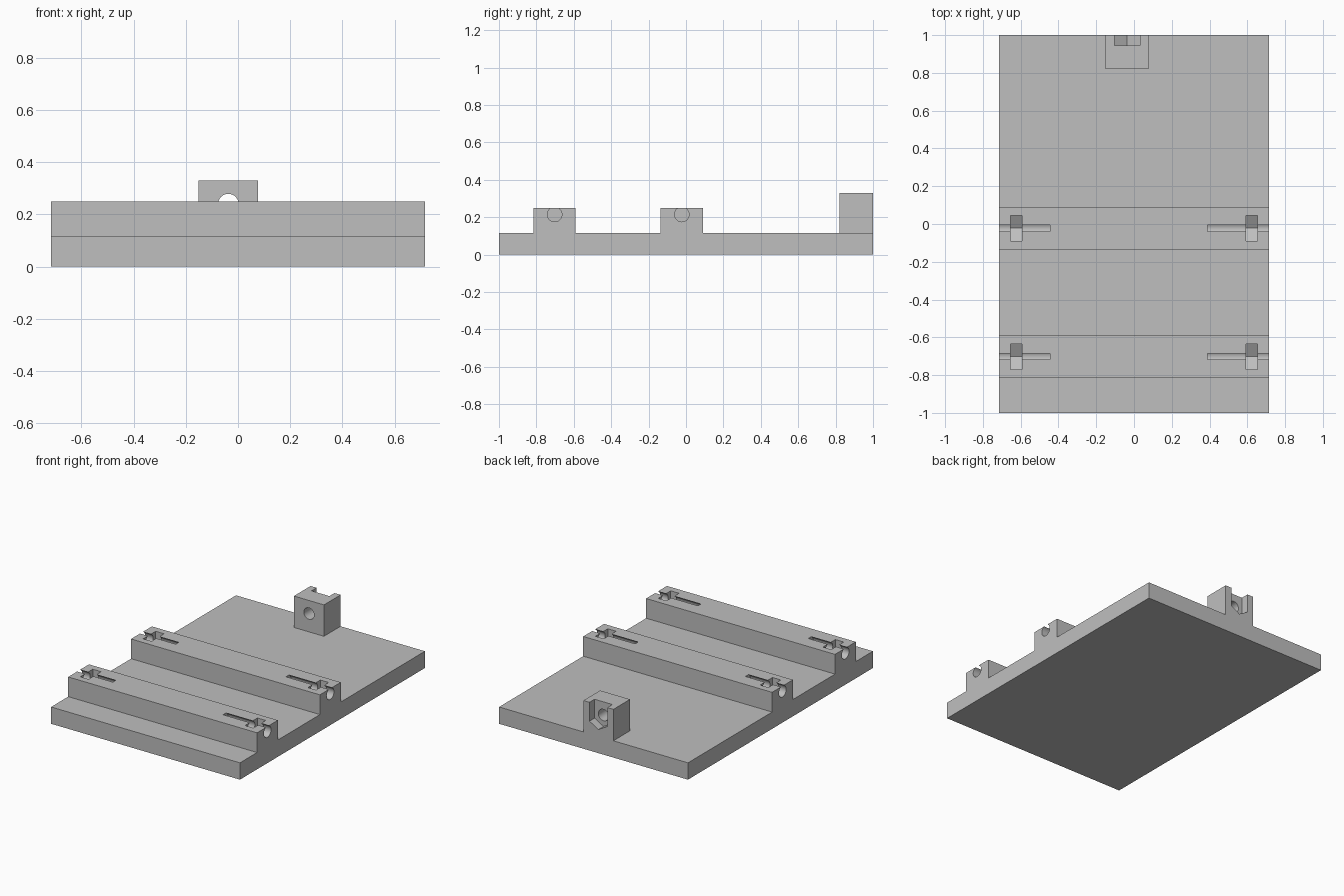
import bpy, bmesh, math
from mathutils import Vector

cube = bpy.data.objects.get("Cube")
if cube:
    bpy.data.objects.remove(cube, do_unlink=True)

gray = bpy.data.materials.new("plain gray")
gray.use_nodes = True
color = (0.52, 0.52, 0.52, 1)
gray.diffuse_color = color
gray.node_tree.nodes["Principled BSDF"].inputs["Base Color"].default_value = color

HALF_X, BASE_Z, RIDGE_Z = 0.715, 0.115, 0.25
NUT = 0.0675        # half the nut width across flats
BORE = 0.039        # bore radius


def prism(name, points, axis, start, end):
    """Extrude a closed (side, z) profile along x or y."""
    def place(u, z, t):
        return Vector((t, u, z)) if axis == "x" else Vector((u, t, z))
    bm = bmesh.new()
    face = bm.faces.new([bm.verts.new(place(u, z, start)) for u, z in points])
    ext = bmesh.ops.extrude_face_region(bm, geom=[face])
    moved = [v for v in ext["geom"] if isinstance(v, bmesh.types.BMVert)]
    bmesh.ops.translate(bm, verts=moved, vec=place(0, 0, end - start))
    bmesh.ops.recalc_face_normals(bm, faces=bm.faces)
    mesh = bpy.data.meshes.new(name)
    bm.to_mesh(mesh)
    bm.free()
    obj = bpy.data.objects.new(name, mesh)
    bpy.context.collection.objects.link(obj)
    mesh.materials.append(gray)
    return obj


def combine(target, tool, operation):
    """Apply a boolean and discard the tool."""
    mod = target.modifiers.new("boolean", "BOOLEAN")
    mod.operation, mod.solver, mod.object = operation, "EXACT", tool
    bpy.context.view_layer.objects.active = target
    bpy.ops.object.modifier_apply(modifier=mod.name)
    bpy.data.objects.remove(tool, do_unlink=True)


def bore(u, z, axis, start, end):
    n = 48
    ring = [(u + BORE * math.cos(math.tau * i / n), z + BORE * math.sin(math.tau * i / n))
            for i in range(n)]
    return prism("bore_cutter", ring, axis, start, end)


def nut_slot(u, z, axis, start, end):
    """Hexagonal pocket with a point at the bottom, open at the top."""
    r = 2 * NUT / math.sqrt(3)
    outline = [(u - NUT, 0.5), (u - NUT, z - r / 2), (u, z - r),
               (u + NUT, z - r / 2), (u + NUT, 0.5)]
    return prism("nut_cutter", outline, axis, start, end)


# Base plate with two cross ridges
ridges = [(-0.815, -0.59), (-0.135, 0.09)]
profile = [(-1, 0), (-1, BASE_Z)]
for front, back in ridges:
    profile += [(front, BASE_Z), (front, RIDGE_Z), (back, RIDGE_Z), (back, BASE_Z)]
profile += [(1, BASE_Z), (1, 0)]
plate = prism("mounting_plate", profile, "x", -HALF_X, HALF_X)

# Blind rod bores and nut slots at both ends of each ridge
for front, back in ridges:
    y, z = (front + back) / 2, 0.2145
    for start, end in ((-0.8, -0.445), (0.39, 0.8)):
        combine(plate, bore(y, z, "x", start, end), "DIFFERENCE")
    for start, end in ((-0.655, -0.592), (0.592, 0.655)):
        combine(plate, nut_slot(y, z, "x", start, end), "DIFFERENCE")

# Rear block with a through bore and a nut pocket open to the back and top
bx, bz = -0.037, 0.24
half = 0.1135
block = [(bx - half, 0.06), (bx - half, 0.33), (bx + half, 0.33), (bx + half, 0.06)]
combine(plate, prism("rear_block", block, "y", 0.82, 1), "UNION")
combine(plate, bore(bx, bz, "y", 0.75, 1.1), "DIFFERENCE")
combine(plate, nut_slot(bx, bz, "y", 0.945, 1.1), "DIFFERENCE")

# Smooth bores, sharp edges elsewhere
bpy.ops.object.select_all(action="DESELECT")
plate.select_set(True)
bpy.context.view_layer.objects.active = plate
bpy.ops.object.shade_smooth_by_angle(angle=math.radians(25))
